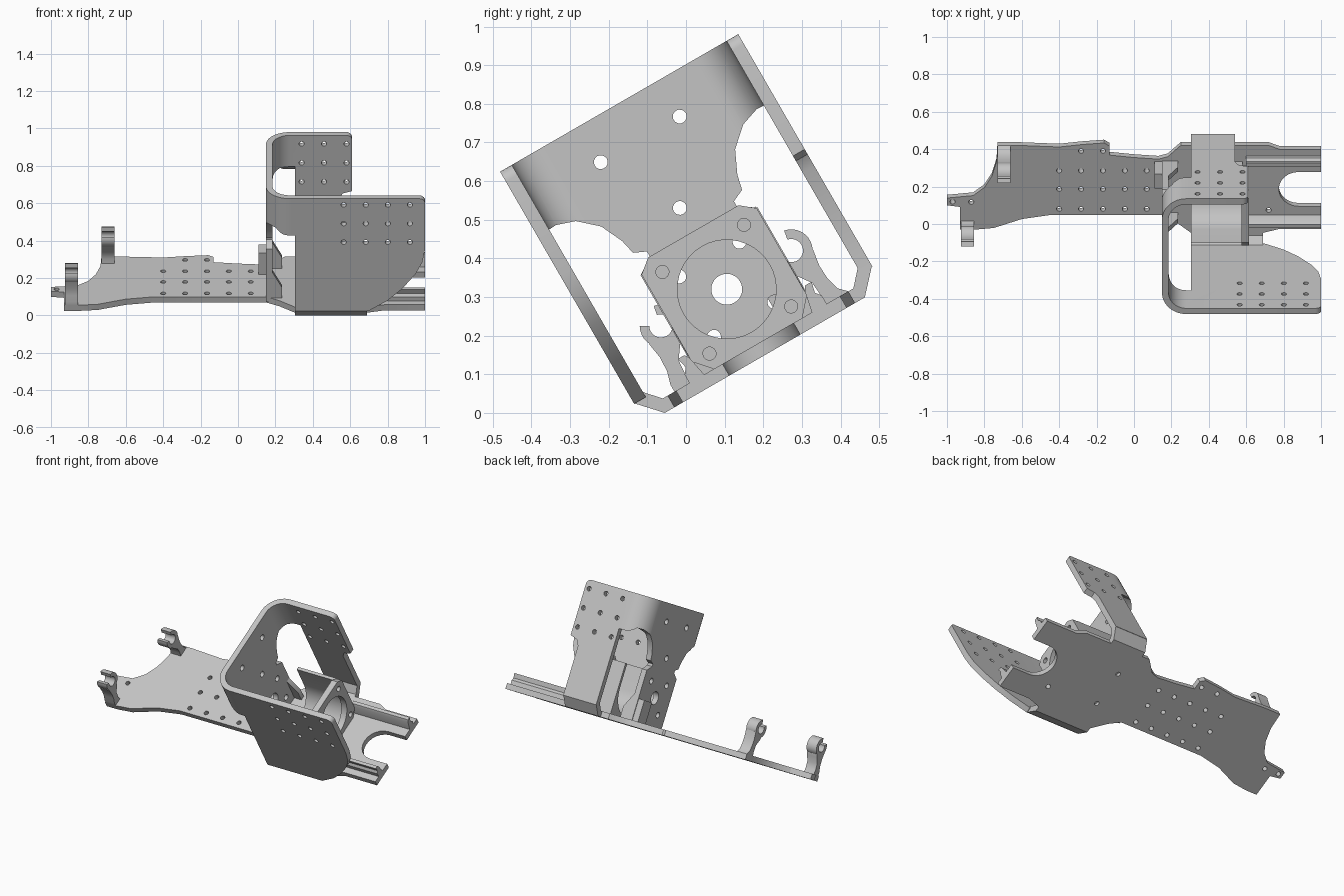
import bpy, bmesh, math
from mathutils import Matrix, Vector

cube = bpy.data.objects.get("Cube")
if cube:
    bpy.data.objects.remove(cube)

grey = bpy.data.materials.new("plain grey")
grey.use_nodes = True
grey.diffuse_color = (0.55, 0.55, 0.55, 1)
grey.node_tree.nodes["Principled BSDF"].inputs["Base Color"].default_value = (0.55, 0.55, 0.55, 1)

# The bracket is laid out flat as (x, u across, v up), then tilted about x
TILT = Matrix.Translation((0, 0.204, 0.1495)) @ Matrix.Rotation(math.radians(30), 4, 'X')
PLACE = {'x': lambda a, b, h: (h, a, b),
         'u': lambda a, b, h: (a, h, b),
         'v': lambda a, b, h: (a, b, h)}
T = 0.035      # sheet thickness
SIDE = 0.356   # half width of the cage
TOP = 0.754    # height of the cage
AXLE = 0.197   # height of the motor axis


def arc(cx, cy, r, start, end, n=12):
    steps = [math.radians(start + (end - start) * i / n) for i in range(n + 1)]
    return [(cx + r * math.cos(t), cy + r * math.sin(t)) for t in steps]


def rect(a0, a1, b0, b1):
    return [(a0, b0), (a1, b0), (a1, b1), (a0, b1)]


def circle(a, b, r, n=16):
    return arc(a, b, r, 0, 360, n)[:-1]


def mirror(pts):
    return [(-a, b) for a, b in pts]


def mesh_object(name, prisms):
    bm = bmesh.new()
    for pts, axis, lo, hi in prisms:
        face = bm.faces.new([bm.verts.new(PLACE[axis](a, b, lo)) for a, b in pts])
        out = bmesh.ops.extrude_face_region(bm, geom=[face])
        move = Vector(PLACE[axis](0, 0, hi - lo))
        bmesh.ops.translate(bm, vec=move, verts=[e for e in out["geom"] if isinstance(e, bmesh.types.BMVert)])
    bmesh.ops.recalc_face_normals(bm, faces=bm.faces)
    mesh = bpy.data.meshes.new(name)
    bm.to_mesh(mesh)
    bm.free()
    obj = bpy.data.objects.new(name, mesh)
    bpy.context.collection.objects.link(obj)
    return obj


def part(name, prism, cuts=()):
    obj = mesh_object(name, [prism])
    if cuts:
        cutter = mesh_object(name + "_cutter", cuts)
        cutter.hide_render = True
        mod = obj.modifiers.new("cut", 'BOOLEAN')
        mod.object, mod.solver, mod.use_self = cutter, 'EXACT', True
        graph = bpy.context.evaluated_depsgraph_get()
        done = bpy.data.meshes.new_from_object(obj.evaluated_get(graph))
        obj.modifiers.clear()
        obj.data = done
        bpy.data.objects.remove(cutter)
    obj.data.materials.clear()
    obj.data.materials.append(grey)
    obj.matrix_world = TILT
    bpy.ops.object.select_all(action='DESELECT')
    obj.select_set(True)
    bpy.context.view_layer.objects.active = obj
    bpy.ops.object.shade_smooth_by_angle(angle=math.radians(32))
    return obj


# Base plate with tail tab, waist and front notch
outline = [(-1, -0.1), (-0.93, -0.11), (-0.93, -0.25), (-0.85, -0.25), (-0.75, -0.24), (-0.6, -0.185),
           (-0.45, -0.16), (0.15, -0.16), (0.22, -0.2), (0.305, -0.27), (0.69, -0.27), (0.78, -0.245), (1, -0.245)]
outline += [(1, -0.106)] + arc(0.88, 0, 0.106, 270, 90) + [(1, 0.106)]
outline += [(1, 0.245), (0.78, 0.245), (0.72, 0.27), (0.25, 0.27), (0.18, 0.2), (0.13, 0.185), (0, 0.195),
            (-0.13, 0.21), (-0.13, 0.265), (-0.16, 0.285), (-0.28, 0.275), (-0.4, 0.26), (-0.62, 0.27),
            (-0.73, 0.27), (-0.735, 0.17), (-0.76, 0.08), (-0.8, 0.01), (-0.86, -0.04), (-1, -0.055)]
spots = [(-0.4 + 0.117 * i, u) for i in range(5) for u in (-0.123, 0, 0.114)]
spots += [(-0.283, 0.235), (-0.166, 0.235), (0.37, -0.11), (0.72, -0.13), (0.37, 0.11), (-0.97, -0.078), (-0.87, -0.08)]
part("base_plate", (outline, 'v', 0, T), [(circle(x, u, 0.014), 'v', -0.1, 0.1) for x, u in spots])

# Bent cage: back plate and two side walls in one strip
R = 0.13
bend = SIDE - R
strip = [(1, -SIDE)] + arc(0.15 + R, -bend, R, 270, 180) + arc(0.15 + R, bend, R, 180, 90)
strip += [(0.61, SIDE), (0.61, SIDE - T)]
strip += arc(0.15 + R, bend, R - T, 90, 180) + arc(0.15 + R, -bend, R - T, 180, 270) + [(1, T - SIDE)]
window = [(0.175, -0.1), (0.175, 0.34), (0.13, 0.37), (0.13, 0.385), (0.163, 0.4), (0.172, 0.44), (0.2, 0.5),
          (0.25, 0.545), (0.3, 0.562), (0.33, 0.56), (0.35, 0.53), (0.4, 0.5), (0.4, -0.1)]
cuts = [(window, 'x', 0.05, 0.305), (mirror(window), 'x', 0.05, 0.305)]
# trimmed wall fronts
cuts.append(([(0.69, 0), (0.69, 0.056), (0.8, 0.125), (0.88, 0.2), (0.95, 0.29), (0.985, 0.36), (1, 0.44),
              (1.1, 0.44), (1.1, 0)], 'u', -0.5, -0.2))
cuts.append(([(0.54, 0), (0.54, 0.36), (0.56, 0.395), (0.61, 0.41), (0.7, 0.41), (0.7, 0)], 'u', 0.2, 0.5))
# rounded wall corners
for x, u0, u1 in ((1, -0.5, -0.2), (0.61, 0.2, 0.5)):
    corner = arc(x - 0.03, TOP - 0.03, 0.03, 0, 90, 5) + [(x - 0.03, TOP + 0.1), (x + 0.1, TOP + 0.1), (x + 0.1, TOP - 0.03)]
    cuts.append((corner, 'u', u0, u1))
# screw holes in the walls and back
cuts += [(circle(0.565 + 0.118 * i, 0.485 + 0.115 * k, 0.014), 'u', -0.5, -0.2) for i in range(4) for k in range(3)]
cuts += [(circle(0.34 + 0.12 * i, 0.467 + 0.117 * k, 0.014), 'u', 0.2, 0.5) for i in range(3) for k in range(3)]
back_holes = [(circle(u, v, 0.018), 'x', 0.05, 0.25) for u, v in ((-0.118, 0.645), (0.118, 0.645), (0, 0.44))]
back_holes.append((circle(0, AXLE, 0.04, 32), 'x', 0.05, 0.25))
back_holes += [(circle(a * 0.09, AXLE + b * 0.09, 0.018), 'x', 0.05, 0.25) for a in (-1, 1) for b in (-1, 1)]
part("bent_cage", (strip, 'v', 0.06, TOP), cuts + back_holes)
part("back_foot", (rect(-0.175, 0.175, 0.01, 0.06), 'x', 0.15, 0.15 + T))

# Sloped joints from the base up to the walls
joint = [(0.26, 0), (0.299, 0), (SIDE, 0.062), (SIDE - T, 0.075), (0.285, T), (0.26, T)]
part("right_wall_joint", (mirror(joint), 'x', 0.305, 0.69))
part("left_wall_joint", (joint, 'x', 0.305, 0.54))

# Motor cradle and its front plate
cradle = [(-0.172, 0.02), (0.172, 0.02), (0.172, 0.345), (0.153, 0.345)]
cradle += arc(0, AXLE, 0.153, 0, -180, 20) + [(-0.153, 0.345)]
part("motor_cradle", (cradle, 'x', 0.305, 0.58))
plate = [(0.172, 0.08), (0.172, 0.34), (0.135, 0.37)]
plate = [(-0.128, 0.03), (0.128, 0.03)] + plate + mirror(plate)[::-1]
bolts = [(circle(a * 0.122, AXLE + b * 0.122, 0.017), 'x', 0.5, 0.7) for a in (-1, 1) for b in (-1, 1)]
part("motor_plate", (plate, 'x', 0.575, 0.615), bolts + [(circle(0, AXLE, 0.128, 40), 'x', 0.5, 0.7)])

# Paired gussets and front rails
rail = [(0.16, 0.03), (0.172, 0.09), (0.18, 0.104), (0.2, 0.104), (0.193, 0.075), (0.205, 0.06), (0.205, 0.03)]
gusset = [(0.18, 0.02), (0.235, 0.02), (0.235, 0.1), (0.18, 0.2)]
for side, s in (("left", 1), ("right", -1)):
    part(side + "_rail", (rail if s > 0 else mirror(rail), 'x', 0.6, 1))
    u = sorted((s * 0.145, s * 0.173))
    part(side + "_gusset", (gusset, 'u', u[0], u[1]))
part("rear_stop", (rect(0.08, 0.17, 0.03, 0.167), 'x', 0.11, 0.155))

# Cable hooks: open ring on a curved leg
for side, s, x in (("left", 1, -0.73), ("right", -1, -0.925)):
    ring = arc(s * 0.195, 0.2, 0.055, 150, 440, 24) + arc(s * 0.195, 0.2, 0.03, 440, 150, 24)
    part(side + "_hook_ring", (ring, 'x', x, x + 0.07))
    leg = [(0.195, 0.02), (0.203, 0.06), (0.2, 0.1), (0.175, 0.135), (0.165, 0.16), (0.19, 0.168),
           (0.225, 0.178), (0.245, 0.175), (0.238, 0.13), (0.24, 0.09), (0.25, 0.055), (0.27, T), (0.27, 0.02)]
    if s < 0:
        leg = [(max(a, -0.25), b) for a, b in mirror(leg)]
    part(side + "_hook_leg", (leg, 'x', x, x + 0.07))
